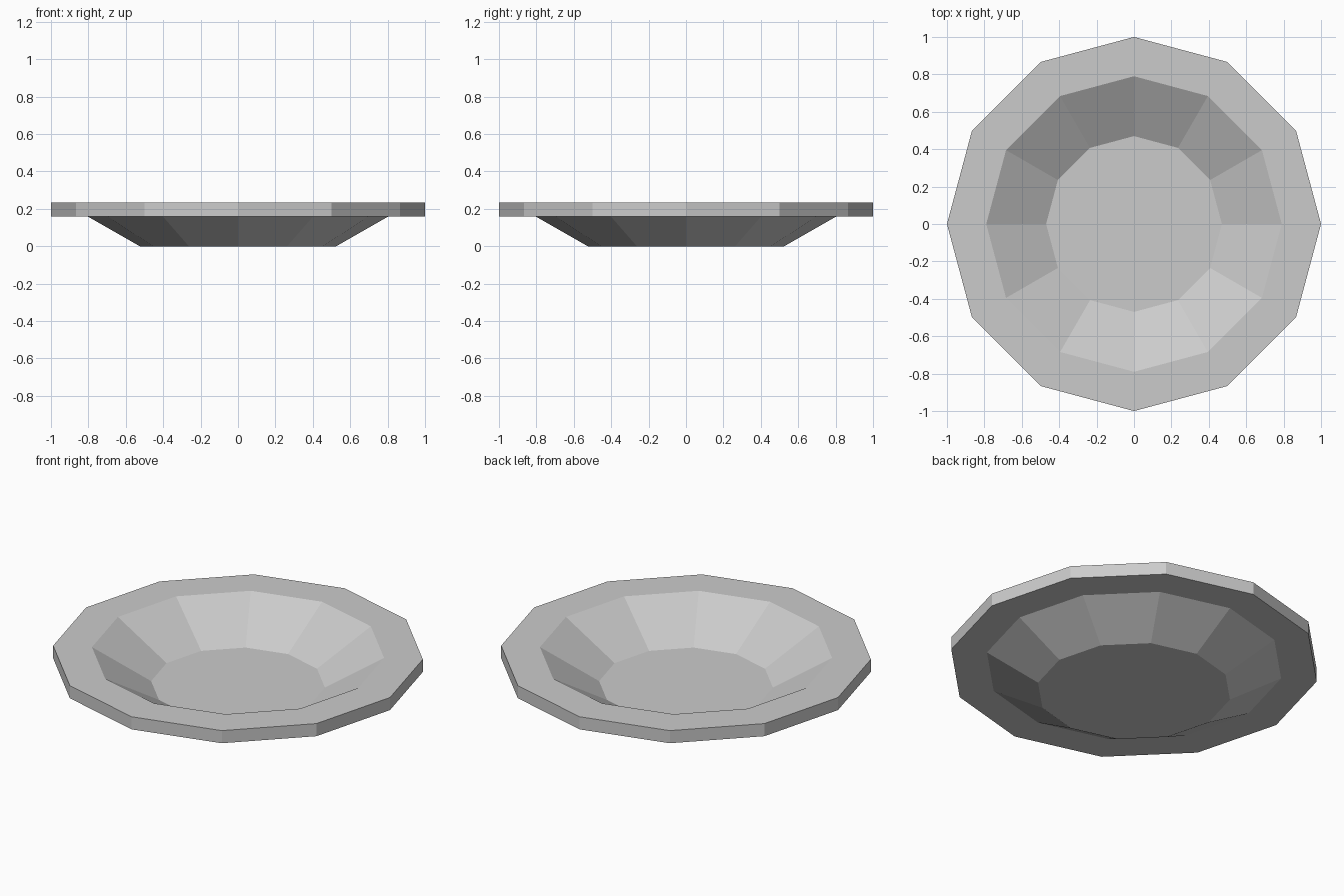
import bpy, bmesh
from math import cos, sin, tau

if "Cube" in bpy.data.objects:
    bpy.data.objects.remove(bpy.data.objects["Cube"])

SIDES = 12
# Closed plate profile (radius, height): underside, rim edge, rim top, inner floor
PROFILE = [(0.525, 0.0), (0.805, 0.16), (1.0, 0.16),
           (1.0, 0.235), (0.79, 0.235), (0.47, 0.046)]

bm = bmesh.new()
rings = [[bm.verts.new((r * cos(tau * i / SIDES), r * sin(tau * i / SIDES), z))
          for i in range(SIDES)] for r, z in PROFILE]

# Walls between neighbouring rings
for low, high in zip(rings, rings[1:]):
    for i in range(SIDES):
        j = (i + 1) % SIDES
        bm.faces.new((low[i], low[j], high[j], high[i]))

# Flat foot and inner floor
bm.faces.new(rings[0][::-1])
bm.faces.new(rings[-1])
bmesh.ops.recalc_face_normals(bm, faces=bm.faces)

mesh = bpy.data.meshes.new("plate")
bm.to_mesh(mesh)
bm.free()
bpy.context.collection.objects.link(bpy.data.objects.new("plate", mesh))
